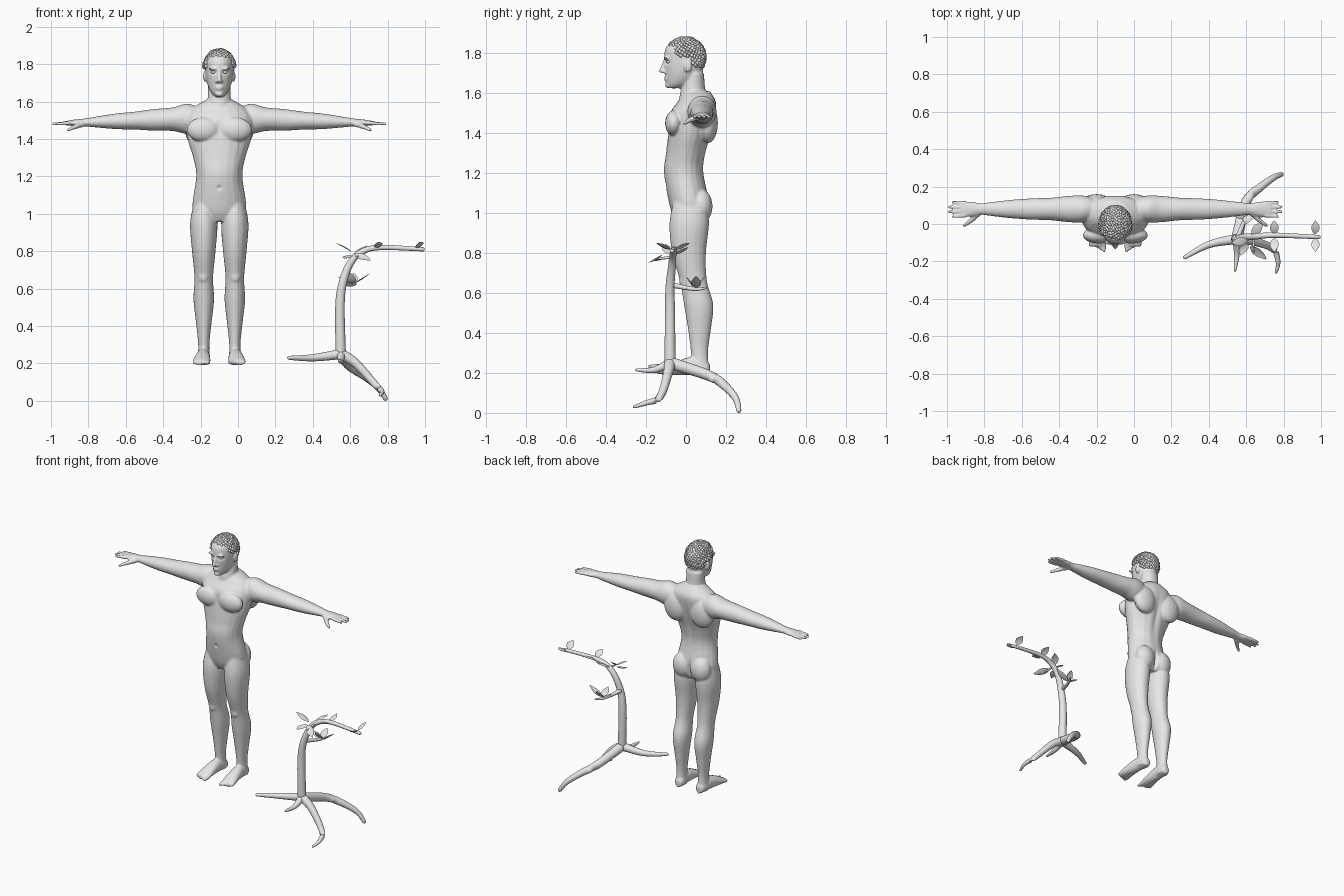
import bpy, bmesh, math, random
from mathutils import Vector, Matrix

random.seed(4)
cube = bpy.data.objects.get("Cube")
if cube:
    bpy.data.objects.remove(cube)

grey = bpy.data.materials.new("plain grey")
grey.use_nodes = True
grey.diffuse_color = (0.8, 0.8, 0.8, 1)
grey.node_tree.nodes["Principled BSDF"].inputs["Base Color"].default_value = grey.diffuse_color

CENTRE = -.1  # x of the figure's middle
SOLE = .19    # height of the figure's soles
X, Y, Z = Vector((1, 0, 0)), Vector((0, 1, 0)), Vector((0, 0, 1))


def finish(bm, name):
    bmesh.ops.recalc_face_normals(bm, faces=bm.faces)
    mesh = bpy.data.meshes.new(name)
    bm.to_mesh(mesh)
    bm.free()
    mesh.materials.append(grey)
    mesh.shade_smooth()
    ob = bpy.data.objects.new(name, mesh)
    bpy.context.collection.objects.link(ob)
    return ob


def smooth_rows(rows, steps=5):
    """Catmull-Rom curve through rows of numbers."""
    result = []
    last = len(rows) - 1
    for i in range(last):
        before, start, end, after = (rows[max(0, min(last, i + k))] for k in (-1, 0, 1, 2))
        for step in range(steps):
            t = step / steps
            result.append([b + t * ((c - a) + t * ((2 * a - 5 * b + 4 * c - d) + t * (3 * b - a - 3 * c + d))) / 2
                           for a, b, c, d in zip(before, start, end, after)])
    return result + [list(rows[last])]


def skin_rings(bm, rings):
    """Closed skin over rings given as (centre, half axis, half axis)."""
    sides = 20
    turns = [math.tau * k / sides for k in range(sides)]
    loops = [[bm.verts.new(c + u * math.cos(w) + v * math.sin(w)) for w in turns] for c, u, v in rings]
    for low, high in zip(loops, loops[1:]):
        for k in range(sides):
            nxt = (k + 1) % sides
            bm.faces.new((low[k], low[nxt], high[nxt], high[k]))
    bm.faces.new(loops[0])
    bm.faces.new(loops[-1])


def column(bm, rows, offset=0):
    """Upright loft from rows of (height, half width, front y, back y)."""
    skin_rings(bm, [(Vector((CENTRE + offset, (front + back) / 2, z)), X * width, Y * (back - front) / 2)
                    for z, width, front, back in smooth_rows(rows)])


def tube(bm, points, thick, thin):
    """Round limb along a curve, tapering evenly and rounded at its end."""
    path = [Vector(p) for p in smooth_rows(points)]
    last = len(path) - 1
    rings = []
    for i, p in enumerate(path):
        along = (path[min(i + 1, last)] - path[max(i - 1, 0)]).normalized()
        u = along.cross(Y if abs(along.y) < .7 else Z).normalized()
        radius = thick + (thin - thick) * i / last
        rings.append((p, u * radius, along.cross(u) * radius))
    rings.append((path[last] + along * thin * .7, rings[-1][1] * .5, rings[-1][2] * .5))
    skin_rings(bm, rings)


def blob(bm, at, size):
    place = Matrix.Translation(Vector(at) + X * CENTRE) @ Matrix.Diagonal((*size, 1))
    bmesh.ops.create_uvsphere(bm, u_segments=16, v_segments=12, radius=1, matrix=place)


body = bmesh.new()
# Torso, neck and head
column(body, [(.96, .09, -.05, .09), (1.03, .143, -.08, .12), (1.2, .125, -.11, .09), (1.3, .14, -.1, .1),
              (1.4, .17, -.09, .13), (1.5, .18, -.08, .15), (1.56, .15, -.04, .15), (1.61, .07, -.01, .12)])
column(body, [(1.5, .08, -.04, .13), (1.6, .063, -.03, .1), (1.7, .06, 0, .09)])
column(body, [(1.625, .02, -.09, -.03), (1.65, .045, -.1, .03), (1.7, .066, -.105, .08), (1.77, .075, -.11, .09),
              (1.83, .072, -.1, .09), (1.87, .03, -.05, .04)])
# Nose, lips and chin
tube(body, [(CENTRE, -.104, 1.77), (CENTRE, -.115, 1.735), (CENTRE, -.124, 1.71)], thick=.008, thin=.012)
for height, width in ((1.678, .023), (1.667, .019)):
    blob(body, at=(0, -.1, height), size=(width, .01, .006))
blob(body, at=(0, -.09, 1.64), size=(.022, .016, .014))

for side in (1, -1):
    # Brow, nostril, ear, chest, shoulder blade, buttock and kneecap
    blob(body, at=(side * .033, -.1, 1.776), size=(.027, .012, .007))
    blob(body, at=(side * .012, -.11, 1.708), size=(.01, .01, .008))
    blob(body, at=(side * .077, .01, 1.735), size=(.01, .02, .03))
    blob(body, at=(side * .085, -.06, 1.45), size=(.09, .045, .065))
    blob(body, at=(side * .1, .11, 1.45), size=(.085, .05, .1))
    blob(body, at=(side * .07, .075, 1.035), size=(.07, .058, .085))
    blob(body, at=(side * .085, -.01, .665), size=(.03, .025, .04))
    # Leg
    column(body, [(.2, .034, .03, .12), (.3, .03, .025, .11), (.42, .042, .01, .125), (.54, .055, -.01, .137),
                  (.66, .05, -.03, .105), (.8, .063, -.07, .1), (.95, .073, -.083, .115), (1.07, .05, -.06, .1)],
           offset=side * .083)
    # Foot, from rows of (y, half width, top)
    skin_rings(body, [(Vector((CENTRE + side * (.088 - y / 15), y, (SOLE + top) / 2)), X * width, Z * (top - SOLE) / 2)
                      for y, width, top in smooth_rows([(.12, .016, .24), (.1, .032, .26), (.03, .036, .28),
                                                        (-.04, .043, .26), (-.1, .048, .23), (-.12, .044, .22)])])
    for toe in range(5):
        x, radius = CENTRE + side * (.06 + .018 * toe), .013 - .0013 * toe
        tube(body, [(x, -.1, .207), (x, .01 * toe - .145, .204)], radius, radius * .7)
    # Arm and palm, from rows of (reach, half depth, half height)
    skin_rings(body, [(Vector((CENTRE + side * reach, .08, 1.515 - .037 * reach)), Y * depth, Z * height)
                      for reach, depth, height in smooth_rows([
                          (.09, .05, .05), (.17, .072, .08), (.25, .07, .063), (.35, .06, .058), (.45, .057, .048),
                          (.55, .05, .042), (.65, .039, .03), (.72, .031, .021), (.77, .04, .018), (.83, .042, .01)])])
    # Fingers and thumb
    for finger, reach in enumerate((.87, .89, .89, .87)):
        y = .113 - .023 * finger
        tube(body, [(CENTRE + side * .8, y, 1.486), (CENTRE + side * reach, y * 1.1 - .008, 1.48)], .011, .008)
    tube(body, [(CENTRE + side * .73, .06, 1.48), (CENTRE + side * .77, .02, 1.466),
                (CENTRE + side * .81, -.01, 1.447)], .018, .008)

# Fuse the parts into one skin
raw = finish(body, "raw_body")
fuse = raw.modifiers.new("fuse", "REMESH")
fuse.mode, fuse.voxel_size = "VOXEL", .006
soften = raw.modifiers.new("soften", "SMOOTH")
soften.factor, soften.iterations = .5, 5
fused = bpy.data.meshes.new_from_object(raw.evaluated_get(bpy.context.evaluated_depsgraph_get()))
bpy.data.objects.remove(raw)
skin = bmesh.new()
skin.from_mesh(fused)
bpy.data.meshes.remove(fused)


def push(at, size, move):
    """Soft dent around a point, fading out along each axis."""
    middle = Vector(at) + X * CENTRE
    for vert in skin.verts:
        gap = vert.co - middle
        fade = sum((g / s) ** 2 for g, s in zip(gap, size))
        if fade < 6:
            vert.co += Vector(move) * math.exp(-fade)


# Eye sockets, waist, spine groove, cleft, breastbone and navel
for side in (1, -1):
    push(at=(side * .031, -.1, 1.757), size=(.02, .04, .011), move=(0, .011, 0))
    push(at=(side * .12, -.08, 1.2), size=(.03, .06, .1), move=(-side * .006, 0, 0))
push(at=(0, .14, 1.33), size=(.02, .06, .16), move=(0, -.012, 0))
push(at=(0, .12, 1.02), size=(.012, .05, .06), move=(0, -.025, 0))
push(at=(0, -.1, 1.45), size=(.014, .04, .06), move=(0, .007, 0))
push(at=(0, -.1, 1.14), size=(.01, .03, .01), move=(0, .008, 0))
finish(skin, "body")

eyes = bmesh.new()
for side in (1, -1):
    blob(eyes, at=(side * .031, -.088, 1.757), size=(.013, .011, .008))
finish(eyes, "eyes")

# Hair: a cap of short curls spread in a spiral over the scalp
hair = bmesh.new()
curls = 420
for i in range(curls):
    z = 1 - 1.55 * (i + .5) / curls
    ring, turn = math.sqrt(1 - z * z), i * math.pi * (3 - math.sqrt(5))
    x, y = ring * math.cos(turn), ring * math.sin(turn)
    hairline = .6 if y < -.5 else .05 if y < -.05 else -.5
    over_ear = abs(x) > .7 and z < 0 and y < .35
    if z > hairline and not over_ear:
        place = Vector((CENTRE + .079 * x, .099 * y - .004, 1.78 + .097 * z))
        spin = Matrix.Rotation(random.uniform(0, math.tau), 4, Vector((x, y, z)))
        bmesh.ops.create_icosphere(hair, subdivisions=2, radius=random.uniform(.011, .015),
                                   matrix=Matrix.Translation(place) @ spin @ Matrix.Diagonal((1, .65, .75, 1)))
finish(hair, "hair")

# Bent trunk, twigs and roots
tree = bmesh.new()
tube(tree, [(.55, -.08, .23), (.545, -.08, .5), (.56, -.08, .63), (.6, -.07, .735), (.66, -.065, .795),
            (.76, -.06, .82), (.99, -.07, .81)], thick=.028, thin=.011)
tube(tree, [(.555, -.07, .64), (.6, .04, .62), (.63, .1, .625)], thick=.014, thin=.005)
tube(tree, [(.64, -.07, .78), (.64, -.15, .77)], thick=.009, thin=.004)
crown = (.55, -.08, .25)
tube(tree, [crown, (.4, -.11, .23), (.27, -.18, .23)], thick=.028, thin=.01)
tube(tree, [crown, (.6, .12, .185), (.68, .2, .13), (.75, .25, .07), (.79, .265, .01)], thick=.031, thin=.012)
tube(tree, [crown, (.63, -.09, .2), (.74, -.13, .08), (.77, -.2, .05), (.76, -.26, .03)], thick=.03, thin=.007)
tube(tree, [crown, (.55, -.16, .215), (.54, -.25, .215)], thick=.025, thin=.006)
finish(tree, "trunk_and_roots")

leaves = bmesh.new()


def leaf(base, reach, across):
    """Folded pointed leaf from a base along a reach, widened across."""
    base, reach, across = Vector(base), Vector(reach), Vector(across).normalized()
    fold = reach.cross(across).normalized() * .007
    rows = []
    for t in (.02, .2, .4, .6, .8, .98):
        swell = math.sin(math.pi * t ** .85)
        middle = base + reach * t
        rows.append([leaves.verts.new(p) for p in (middle - across * .025 * swell, middle - fold * swell,
                                                   middle + across * .025 * swell)])
    for low, high in zip(rows, rows[1:]):
        for k in (0, 1):
            leaves.faces.new((low[k], low[k + 1], high[k + 1], high[k]))


# Pairs on the bough, a fan at the bend and a fan on the twig
for x in (.75, .97):
    for side in (1, -1):
        leaf((x, side * .01 - .065, .82), (0, side * .075, .03), across=(1, 0, x - .5))
leaf((.61, -.09, .795), (-.09, -.01, .05), across=Y)
leaf((.62, -.12, .79), (.09, -.07, -.04), across=(.6, .5, .4))
leaf((.63, -.06, .79), (.06, .07, .04), across=(1, -1, 0))
leaf((.6, -.1, .78), (-.03, -.07, -.02), across=X)
twig_end = (.61, .05, .625)
for reach in ((-.08, 0, .04), (.1, 0, .06)):
    leaf(twig_end, reach, across=Y)
for reach in ((.01, .05, .06), (-.01, -.05, .06)):
    leaf(twig_end, reach, across=X)
finish(leaves, "leaves")
